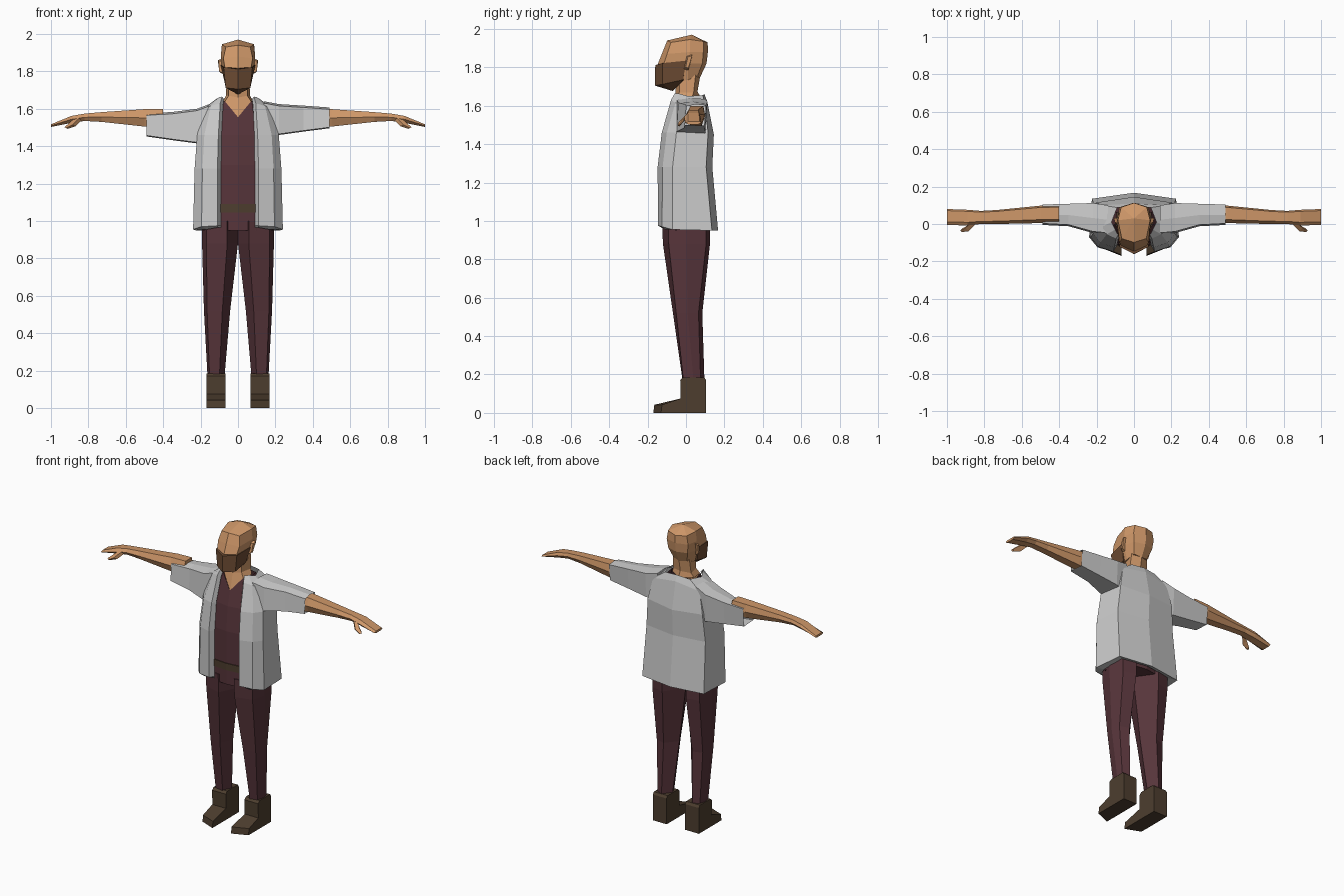
import bpy, bmesh


def material(name, rgb):
    m = bpy.data.materials.new(name)
    m.diffuse_color = (*rgb, 1)
    return m


SKIN = material("skin", (0.62, 0.31, 0.14))
CLOTH = material("dark_red_cloth", (0.095, 0.035, 0.043))
LEATHER = material("leather", (0.075, 0.048, 0.028))
HAIR = material("hair", (0.16, 0.075, 0.035))


def loft(name, rings, mat=None, closed=True, caps=(True, True)):
    """Skin a list of equal-length point rings into one flat-shaded object."""
    bm = bmesh.new()
    vs = [[bm.verts.new(p) for p in r] for r in rings]
    n = len(vs[0])
    for a, b in zip(vs, vs[1:]):
        for i in range(n if closed else n - 1):
            j = (i + 1) % n
            bm.faces.new((a[i], a[j], b[j], b[i]))
    if caps[0]:
        bm.faces.new(vs[0][::-1])
    if caps[1]:
        bm.faces.new(vs[-1])
    bmesh.ops.remove_doubles(bm, verts=bm.verts, dist=1e-4)
    bmesh.ops.recalc_face_normals(bm, faces=bm.faces)
    me = bpy.data.meshes.new(name)
    bm.to_mesh(me)
    bm.free()
    ob = bpy.data.objects.new(name, me)
    bpy.context.collection.objects.link(ob)
    if mat:
        me.materials.append(mat)
    return ob


def sym(half):
    """Complete a half ring whose first and last points lie on x = 0."""
    return half + [(-x, y, z) for x, y, z in half[-2:0:-1]]


def level(z, pts):
    return sym([(x, y, z) for x, y in pts])


def pair(name, rings, mat, **kw):
    for s, side in ((1, "right"), (-1, "left")):
        loft(f"{name}_{side}", [[(s * x, y, z) for x, y, z in r] for r in rings], mat, **kw)


def limb(x, y0, y1, z0, z1):
    """Six-sided section across an arm."""
    w, zm = y1 - y0, (z0 + z1) / 2
    return [(x, y0, zm), (x, y0 + w * .2, z1), (x, y1 - w * .1, z1),
            (x, y1, zm), (x, y1 - w * .2, z0), (x, y0 + w * .2, z0)]


# Boots: side profile lofted from inner to outer side
boot_in = [(.105, 0), (.105, .17), (.095, .185), (-.015, .185), (-.03, .17),
           (-.028, .075), (-.165, .042), (-.17, 0)]
boot_out = [(y if y > -.1 else y + .04, z) for y, z in boot_in]
pair("boot", [[(.068, y, z) for y, z in boot_in],
              [(.168, y, z) for y, z in boot_out]], LEATHER)


# Trouser legs
def leg(z, x0, x1, y0, y1):
    w, ym = x1 - x0, (y0 + y1) / 2
    return [(x0, ym, z), (x0 + w * .3, y0, z), (x1 - w * .12, y0 * .75, z),
            (x1, ym, z), (x1 - w * .1, y1 - .02, z), (x0 + w * .45, y1, z)]


pair("trouser_leg", [leg(.17, .072, .163, -.018, .096),
                     leg(.52, .042, .182, -.068, .085),
                     leg(.88, 0, .192, -.12, .125),
                     leg(1.0, 0, .192, -.125, .125)], CLOTH)

# Shirt with a V neckline, and belt
body = [(0, -.122), (.1, -.112), (.185, -.05), (.175, .09), (0, .12)]
chest_top = sym([(0, -.085, 1.555), (.07, -.05, 1.64), (.1, 0, 1.645),
                 (.09, .06, 1.645), (0, .08, 1.645)])
loft("shirt", [level(.95, body), level(1.06, body), level(1.3, body),
               level(1.46, [(0, -.108), (.1, -.09), (.17, -.04), (.17, .08), (0, .11)]),
               chest_top], CLOTH, caps=(True, False))
belt = [(x * 1.03, y * 1.04) for x, y in body]
loft("belt", [level(1.045, belt), level(1.09, belt)], LEATHER)

# Neck
loft("neck", [sym([(0, -.082, 1.55), (.07, -.046, 1.64), (.08, .03, 1.64), (0, .078, 1.64)]),
              sym([(0, -.055, 1.66), (.05, -.035, 1.67), (.065, .04, 1.67), (0, .06, 1.675)]),
              sym([(0, -.05, 1.75), (.05, -.03, 1.76), (.06, .05, 1.76), (0, .075, 1.76)])], SKIN)

# Head
loft("head", [
    sym([(0, -.14, 1.71), (.055, -.11, 1.715), (.062, .01, 1.735), (.05, .06, 1.755), (0, .072, 1.745)]),
    sym([(0, -.146, 1.82), (.07, -.115, 1.82), (.09, .01, 1.82), (.07, .085, 1.82), (0, .107, 1.82)]),
    sym([(0, -.122, 1.88), (.078, -.098, 1.87), (.092, .02, 1.88), (.078, .09, 1.88), (0, .114, 1.88)]),
    sym([(0, -.098, 1.94), (.065, -.078, 1.93), (.086, .02, 1.945), (.068, .09, 1.935), (0, .113, 1.93)]),
    [(0, .03, 1.97)] * 8], SKIN, caps=(True, False))

# Beard
loft("beard", [
    sym([(0, -.07, 1.677), (0.001, -.07, 1.677), (.055, -.03, 1.715), (0, -.02, 1.72)]),
    sym([(0, -.162, 1.705), (.066, -.122, 1.712), (.07, -.015, 1.735), (0, 0, 1.74)]),
    sym([(0, -.16, 1.812), (.077, -.122, 1.822), (.093, 0, 1.835), (0, 0, 1.8)])], HAIR)

# Ears
pair("ear", [[(.08, -.012, 1.79), (.08, .012, 1.785), (.08, .03, 1.87), (.08, 0, 1.86)],
             [(.1, -.002, 1.8), (.1, .012, 1.797), (.108, .032, 1.86), (.103, .01, 1.855)]], SKIN)

# Open jacket: half sections from the front opening round to the spine
sections = [
    [(.092, -.115, .965), (.11, -.122, .965), (.165, -.11, .955), (.19, -.05, .955), (.18, .1, .965), (0, .13, .965)],
    [(.092, -.115, .975), (.11, -.145, .975), (.195, -.125, .97), (.24, -.07, .955), (.225, .135, .95), (0, .167, .95)],
    [(.09, -.115, 1.28), (.11, -.148, 1.28), (.19, -.122, 1.28), (.232, -.07, 1.28), (.215, .105, 1.28), (0, .137, 1.28)],
    [(.088, -.1, 1.46), (.105, -.126, 1.46), (.18, -.1, 1.46), (.218, -.05, 1.46), (.2, .115, 1.46), (0, .145, 1.45)],
    [(.08, -.06, 1.62), (.095, -.078, 1.63), (.145, -.055, 1.615), (.185, -.02, 1.6), (.17, .1, 1.6), (0, .11, 1.625)],
    [(.075, -.045, 1.65), (.085, -.058, 1.665), (.1, -.03, 1.662), (.12, .01, 1.65), (.09, .088, 1.655), (0, .095, 1.662)],
]
loft("jacket", [r + [(-x, y, z) for x, y, z in r[-2::-1]] for r in sections],
     closed=False, caps=(False, False))

# Sleeves: the left one hangs slightly lower
for s, side, zs in ((1, "right", [(1.445, 1.64), (1.46, 1.625), (1.478, 1.617), (1.496, 1.607)]),
                    (-1, "left", [(1.405, 1.63), (1.415, 1.6), (1.432, 1.583), (1.452, 1.575)])):
    spans = [(.14, -.055, .1), (.22, -.048, .112), (.35, -.012, .108), (.49, -.005, .104)]
    loft("sleeve_" + side,
         [[(s * x, a, z0 + .005), (s * x, a + .008, z1 - .01), (s * x, (a + b) / 2, z1),
           (s * x, b, z1 - .005), (s * x, b - .01, z0)]
          for (x, a, b), (z0, z1) in zip(spans, zs)], caps=(True, False))

# Arms with mitten hands
pair("arm", [limb(.4, .005, .1, 1.495, 1.6), limb(.5, .005, .098, 1.505, 1.598),
             limb(.73, 0, .075, 1.53, 1.582), limb(.82, 0, .07, 1.535, 1.574),
             limb(.89, -.008, .076, 1.525, 1.562), limb(1, -.005, .08, 1.503, 1.517)], SKIN)


# Thumbs
def thumb(x, y, z, r):
    return [(x - r, y, z - r * .5), (x, y - r, z), (x + r, y, z + r * .5), (x, y + r, z + r)]


pair("thumb", [thumb(.85, .012, 1.55, .016), thumb(.885, -.022, 1.515, .017),
               thumb(.92, -.034, 1.497, .009)], SKIN)
